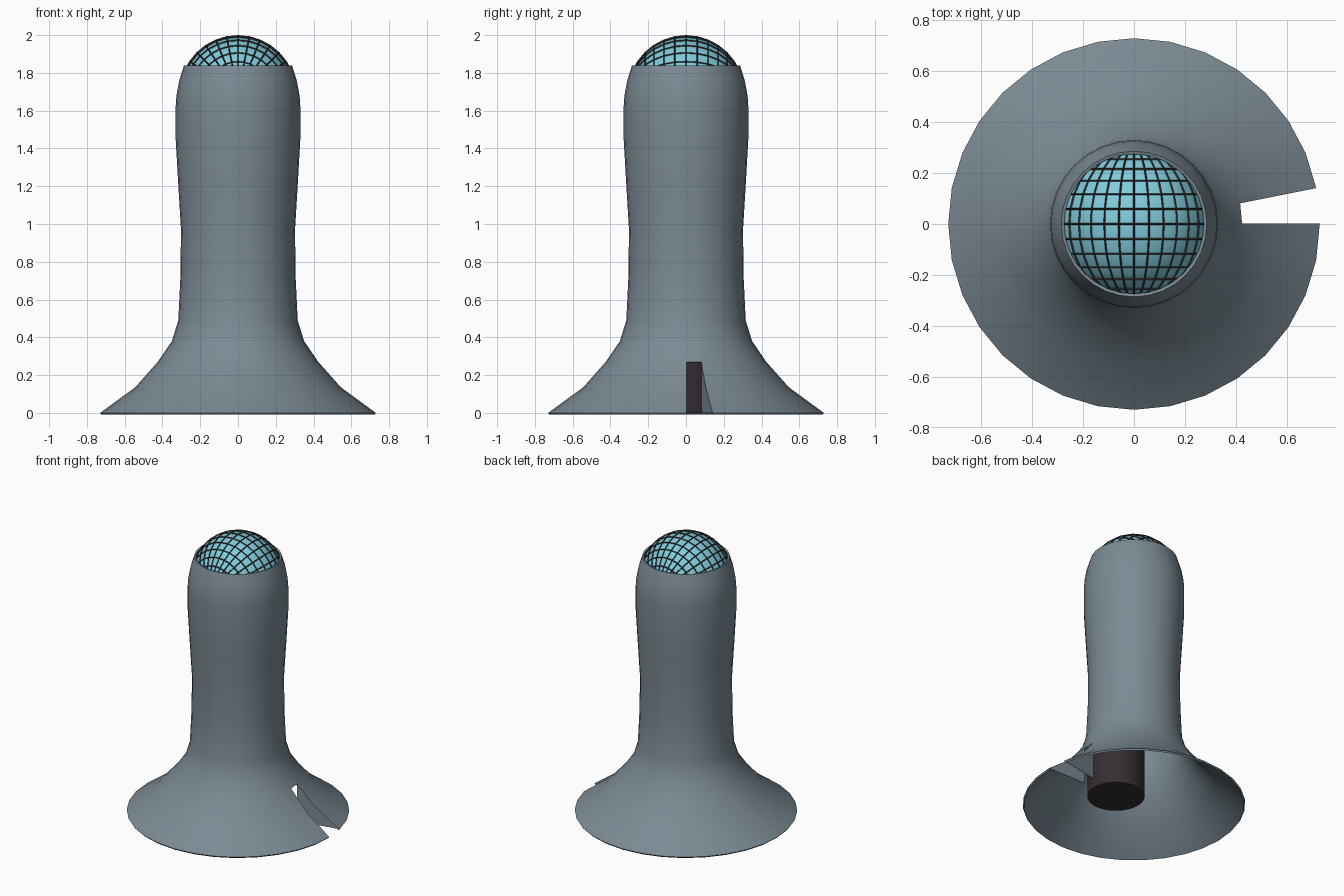
import bpy, bmesh, math
from mathutils import Vector

if "Cube" in bpy.data.objects:
    bpy.data.objects.remove(bpy.data.objects["Cube"])

SEG = 32
STEP = 2 * math.pi / SEG


def material(name, rgb):
    m = bpy.data.materials.new(name)
    m.diffuse_color = (*rgb, 1)
    m.use_nodes = True
    m.node_tree.nodes["Principled BSDF"].inputs["Base Color"].default_value = m.diffuse_color
    return m


SHELL = material("slate", (0.20, 0.255, 0.295))
GLASS = material("pale_blue", (0.22, 0.60, 0.71))
DARK = material("charcoal", (0.03, 0.03, 0.03))
CORE = material("dark_brown", (0.035, 0.026, 0.032))


def activate(ob):
    bpy.ops.object.select_all(action='DESELECT')
    ob.select_set(True)
    bpy.context.view_layer.objects.active = ob


def finish(ob, mat, angle=35):
    activate(ob)
    for mod in list(ob.modifiers):
        bpy.ops.object.modifier_apply(modifier=mod.name)
    ob.data.materials.clear()
    ob.data.materials.append(mat)
    bpy.ops.object.shade_smooth_by_angle(angle=math.radians(angle))


def mesh_object(name, bm):
    me = bpy.data.meshes.new(name)
    bm.to_mesh(me)
    bm.free()
    ob = bpy.data.objects.new(name, me)
    bpy.context.collection.objects.link(ob)
    return ob


def polar(r, a, z):
    return Vector((r * math.cos(a), r * math.sin(a), z))


# Flared hollow body, one sector left open in the two lowest rows
profile = [(0.73, 0), (0.545, 0.135), (0.425, 0.27), (0.35, 0.38), (0.316, 0.49),
           (0.305, 0.72), (0.302, 0.97), (0.317, 1.22), (0.33, 1.45), (0.33, 1.62),
           (0.326, 1.68), (0.311, 1.76), (0.286, 1.84)]
bm = bmesh.new()
rings = [[bm.verts.new(polar(r, i * STEP, z)) for i in range(SEG)] for r, z in profile]
for k in range(len(rings) - 1):
    for i in range(SEG):
        if i == 0 and k < 2:
            continue
        j = (i + 1) % SEG
        bm.faces.new((rings[k][i], rings[k][j], rings[k + 1][j], rings[k + 1][i]))
body = mesh_object("body_shell", bm)
mod = body.modifiers.new("thickness", 'SOLIDIFY')
mod.thickness = 0.012
mod.offset = -1
finish(body, SHELL)

# Upright walls on both sides of the opening
bm = bmesh.new()
for a in (0, STEP):
    pts = profile[:3] + [(0.425, 0)]
    bm.faces.new([bm.verts.new(polar(r, a, z)) for r, z in pts])
walls = mesh_object("opening_side_walls", bm)
mod = walls.modifiers.new("thickness", 'SOLIDIFY')
mod.thickness = 0.003
mod.offset = 0
finish(walls, SHELL)

# Dark post inside the skirt, behind the opening
bpy.ops.mesh.primitive_cylinder_add(vertices=32, radius=0.188, depth=0.36,
                                    location=(0.155, 0, 0.18))
post = bpy.context.object
post.name = "inner_post"
finish(post, CORE)


# Ball lens and the lattice over it, poles along y
def ball(name, radius):
    bpy.ops.mesh.primitive_uv_sphere_add(segments=32, ring_count=16, radius=radius,
                                         location=(0, 0, 1.69),
                                         rotation=(math.pi / 2, 0, 0))
    bpy.context.object.name = name
    return bpy.context.object


finish(ball("dome_lens", 0.304), GLASS)
lattice = ball("dome_lattice", 0.305)
mod = lattice.modifiers.new("bars", 'WIREFRAME')
mod.thickness = 0.01
mod.offset = 0
mod.use_even_offset = False
finish(lattice, DARK)
